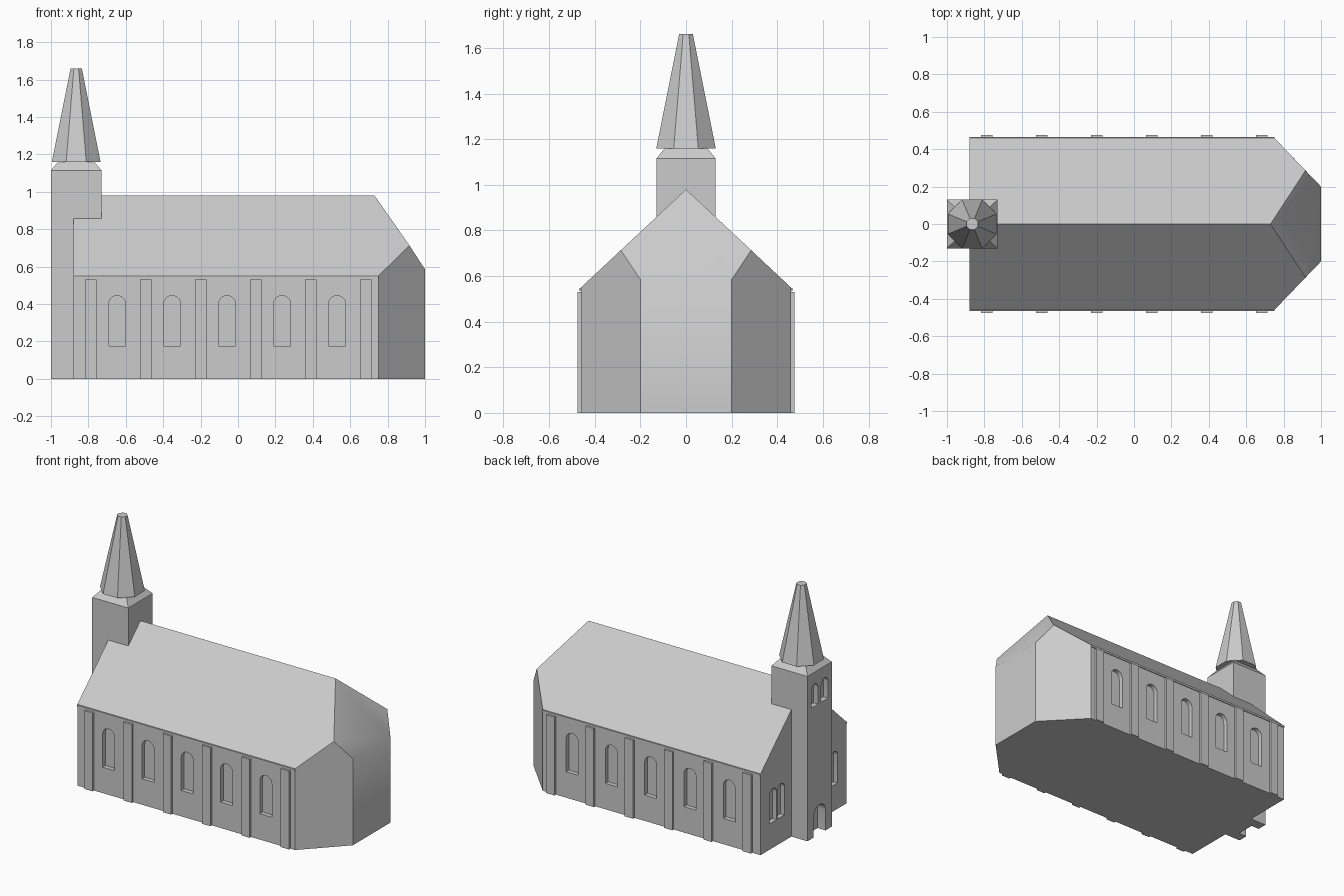
import bpy, bmesh, math
from mathutils import Vector

if "Cube" in bpy.data.objects:
    bpy.data.objects.remove(bpy.data.objects["Cube"])

stone = bpy.data.materials.new("light_grey_stone")
stone.diffuse_color = (0.6, 0.6, 0.6, 1)
stone.use_nodes = True
stone.node_tree.nodes["Principled BSDF"].inputs["Base Color"].default_value = stone.diffuse_color


def finish(name, bm):
    bmesh.ops.recalc_face_normals(bm, faces=bm.faces)
    me = bpy.data.meshes.new(name)
    bm.to_mesh(me)
    bm.free()
    ob = bpy.data.objects.new(name, me)
    bpy.context.collection.objects.link(ob)
    me.materials.append(stone)
    return ob


def add_loft(bm, rings):
    """Closed solid through a stack of rings with equal point counts."""
    rows = [[bm.verts.new(p) for p in r] for r in rings]
    n = len(rows[0])
    for a, b in zip(rows, rows[1:]):
        for i in range(n):
            j = (i + 1) % n
            bm.faces.new((a[i], a[j], b[j], b[i]))
    bm.faces.new(rows[0][::-1])
    bm.faces.new(rows[-1])


def rect(cx, cy, hx, hy, z):
    return [(cx - hx, cy - hy, z), (cx + hx, cy - hy, z),
            (cx + hx, cy + hy, z), (cx - hx, cy + hy, z)]


def add_box(bm, x0, x1, y0, y1, z0, z1):
    cx, cy, hx, hy = (x0 + x1) / 2, (y0 + y1) / 2, (x1 - x0) / 2, (y1 - y0) / 2
    add_loft(bm, [rect(cx, cy, hx, hy, z0), rect(cx, cy, hx, hy, z1)])


def add_arch(bm, c, half, z0, z1, axis, d0, d1):
    """Round-headed solid at c along the wall, between depths d0 and d1."""
    prof = [(c - half, z0), (c + half, z0)]
    for i in range(11):
        a = math.pi * i / 10
        prof.append((c + half * math.cos(a), z1 - half + half * math.sin(a)))
    if axis == 'y':
        add_loft(bm, [[(u, d, z) for u, z in prof] for d in (d0, d1)])
    else:
        add_loft(bm, [[(d, u, z) for u, z in prof] for d in (d0, d1)])


def cut(ob, bm):
    cutter = finish("cutter", bm)
    cutter.hide_render = True
    mod = ob.modifiers.new("openings", 'BOOLEAN')
    mod.operation = 'DIFFERENCE'
    mod.solver = 'EXACT'
    mod.object = cutter
    bpy.context.view_layer.objects.active = ob
    bpy.ops.object.modifier_apply(modifier=mod.name)
    bpy.data.objects.remove(cutter)


def smooth(ob, angle):
    bpy.ops.object.select_all(action='DESELECT')
    ob.select_set(True)
    bpy.context.view_layer.objects.active = ob
    bpy.ops.object.shade_smooth_by_angle(angle=math.radians(angle))


# Nave with pitched roof and faceted, hipped end
bm = bmesh.new()
pts = [(-0.88, 0, 0.98), (0.73, 0, 0.98)]
for s in (-1, 1):
    pts += [(-0.88, s * 0.46, 0), (-0.88, s * 0.46, 0.55),
            (0.75, s * 0.46, 0), (0.75, s * 0.46, 0.55),
            (0.917, s * 0.286, 0.713), (1, s * 0.2, 0), (1, s * 0.2, 0.585)]
for p in pts:
    bm.verts.new(p)
bmesh.ops.convex_hull(bm, input=bm.verts)
bmesh.ops.dissolve_limit(bm, angle_limit=math.radians(4),
                         verts=bm.verts, edges=bm.edges)
nave = finish("nave", bm)

# Nave windows: five on each long side, two pairs on the tower end
bm = bmesh.new()
for s in (-1, 1):
    for i in range(5):
        add_arch(bm, -0.646 + 0.294 * i, 0.045, 0.175, 0.445, 'y', s * 0.43, s * 0.5)
    for c in (0.325, 0.24):
        add_arch(bm, s * c, 0.037, 0.175, 0.4, 'x', -0.85, -0.92)
cut(nave, bm)
smooth(nave, 36)

# Wall piers and thin eave strips along both sides
bm = bmesh.new()
eaves = bmesh.new()
for s in (-1, 1):
    y0, y1 = sorted((s * 0.45, s * 0.475))
    for i in range(6):
        x = -0.787 + 0.294 * i
        add_box(bm, x - 0.031, x + 0.031, y0, y1, 0, 0.53)
    y0, y1 = sorted((s * 0.45, s * 0.466))
    add_box(eaves, -0.88, 0.75, y0, y1, 0.535, 0.548)
finish("wall_piers", bm)
finish("eave_strips", eaves)

# Tower with chamfered top
TX = -0.865
bm = bmesh.new()
add_loft(bm, [rect(TX, 0, 0.135, 0.13, 0), rect(TX, 0, 0.135, 0.13, 1.115),
              rect(TX, 0, 0.095, 0.092, 1.162)])
tower = finish("tower", bm)

# Belfry openings and the doorway
bm = bmesh.new()
for s in (-1, 1):
    add_arch(bm, s * 0.053, 0.036, 0.885, 1.035, 'x', -0.965, -1.05)
add_arch(bm, 0, 0.063, -0.05, 0.2, 'x', -0.94, -1.05)
cut(tower, bm)
smooth(tower, 30)

# Eight-sided spire with blunt tip
bm = bmesh.new()
rings = []
for apothem, z in ((0.13, 1.16), (0.03, 1.66)):
    r = apothem / math.cos(math.pi / 8)
    rings.append([(TX + r * math.cos(math.pi / 8 + i * math.pi / 4),
                   r * math.sin(math.pi / 8 + i * math.pi / 4), z) for i in range(8)])
add_loft(bm, rings)
finish("spire", bm)
